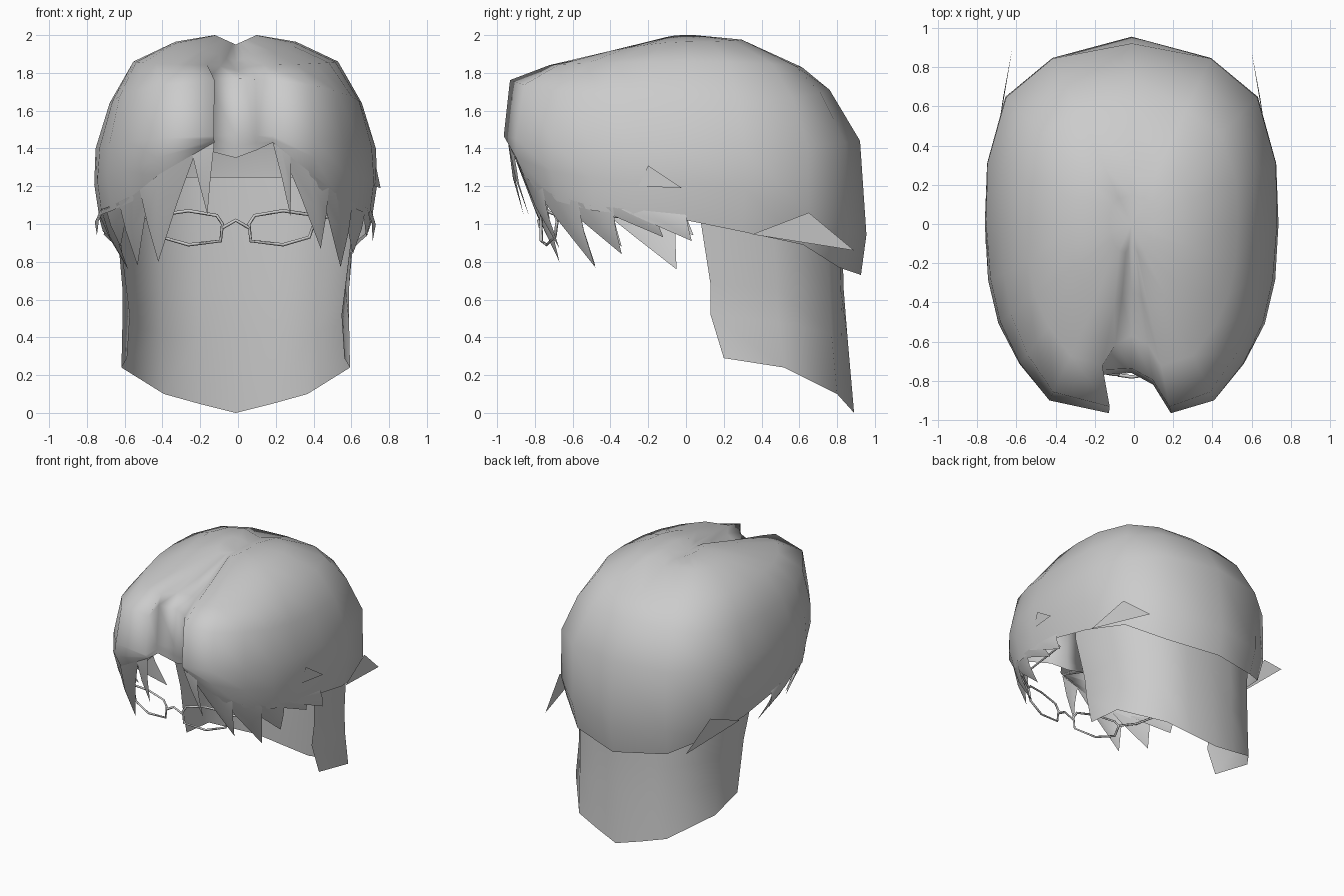
import bpy, bmesh, math
from mathutils import Vector

cube = bpy.data.objects.get("Cube")
if cube:
    bpy.data.objects.remove(cube, do_unlink=True)

grey = bpy.data.materials.new("soft_grey")
grey.use_nodes = True
COL = (0.6, 0.6, 0.6, 1)
grey.diffuse_color = COL
grey.node_tree.nodes["Principled BSDF"].inputs["Base Color"].default_value = COL

CX = -.012      # the parting sits slightly to the model's right


def make(name, verts, faces, smooth=True):
    me = bpy.data.meshes.new(name)
    me.from_pydata([(v[0] + CX, v[1], v[2]) for v in verts], [], faces)
    bm = bmesh.new()
    bm.from_mesh(me)
    bmesh.ops.remove_doubles(bm, verts=bm.verts, dist=0.0005)
    bmesh.ops.recalc_face_normals(bm, faces=bm.faces)
    bm.to_mesh(me)
    bm.free()
    for p in me.polygons:
        p.use_smooth = smooth
    me.materials.append(grey)
    ob = bpy.data.objects.new(name, me)
    bpy.context.collection.objects.link(ob)
    return ob


def grid(name, rows, closed=False):
    n = len(rows[0])
    faces = []
    for r in range(len(rows) - 1):
        for c in range(n if closed else n - 1):
            d = (c + 1) % n
            faces.append((r * n + c, r * n + d, (r + 1) * n + d, (r + 1) * n + c))
    return make(name, [v for row in rows for v in row], faces)


# Half outline of the hair seen from above, front centre to back centre
OUT = [(0, -.76), (.11, -.82), (.20, -.965), (.42, -.90), (.57, -.71), (.67, -.5),
       (.72, -.28), (.742, 0), (.74, .31), (.655, .66), (.42, .88), (0, .975)]
# Height of the lower edge and its inward scale at each outline point
HEM = [(1.35, .98), (1.39, .98), (1.43, .97), (1.25, .95), (1.12, .96), (1.07, .98),
       (1.05, .985), (1.02, .97), (.96, .95), (.89, .94), (.77, .92), (.73, .95)]
# Profiles (scale, height) from crown to side: front, side, back
FRONT = [(.15, 2.0), (.45, 1.90), (.75, 1.84), (.97, 1.77), (1.0, 1.47)]
SIDE = [(.15, 2.0), (.43, 1.965), (.73, 1.86), (.9, 1.64), (1.0, 1.4)]
BACK = [(.15, 2.0), (.30, 1.98), (.63, 1.83), (.78, 1.71), (.945, 1.44)]


def column(i):
    x, y = OUT[i]
    t = abs(y) / math.hypot(x * 1.25, y) if i else 1
    t = t ** 2
    end = FRONT if y < 0 else BACK
    pts = []
    for k, ((s0, z0), (s1, z1)) in enumerate(zip(SIDE, end)):
        s, z = s0 + (s1 - s0) * t, z0 + (z1 - z0) * t
        if k < 3 and (y < 0 or k < 2):      # shallow centre parting
            z -= (.05, .04, .025)[k] * max(0, 1 - x * s / .11)
        pts.append(Vector((x * s, y * s, z)))
    h, s = HEM[i]
    low = Vector((x * s, y * s, h))
    mid = pts[-1].lerp(low, .7 if i > 8 else .5)
    bulge = 1.0 if i < 3 else 1.025 if i < 9 else 1.033
    pts += [Vector((mid.x * bulge, mid.y * bulge, mid.z)), low]
    return pts


flip = lambda v: Vector((-v.x, v.y, v.z))
half = [column(i) for i in range(12)]
right_half = [[flip(v) for v in c] for c in half]
# right fringe folds over the recess at the parting
for fold, edge in zip(right_half[1][3:], right_half[2][3:]):
    fold.x, fold.y = -.155, fold.y + .05
    edge.x *= .58
cols = half + right_half[10:0:-1]
rows = [[Vector((0, 0, 1.95))] * len(cols)] + [list(r) for r in zip(*cols)]
grid("hair_cap", rows, closed=True)


# Hair locks hanging from the lower edge
def hem(cols, u, lift):
    i = min(int(u), 10)
    a = cols[i][-1].lerp(cols[i + 1][-1], u - i)
    b = cols[i][-2].lerp(cols[i + 1][-2], u - i)
    p = a.lerp(b, .15)
    return Vector((p.x * lift, p.y * lift, p.z))


def lock(name, cols, u0, u1, tip, lift=1.004):
    a, b, t = hem(cols, u0, lift), hem(cols, u1, lift), Vector(tip)
    m = hem(cols, (u0 + u1) / 2, lift)
    # gently bowed blade: top edge, middle edge, tip
    c, d, e = a.lerp(t, .45), b.lerp(t, .45), m.lerp(t, .45)
    out = Vector((e.x, e.y, 0)).normalized() * .02
    make(name, [a, m, b, c + out * .6, e + out, d + out * .6, t],
         [(0, 1, 4, 3), (1, 2, 5, 4), (3, 4, 6), (4, 5, 6)])


LEFT = [(2.0, 2.45, (.29, -.83, 1.04)), (2.2, 3.6, (.45, -.67, .87)),
        (3.1, 4.6, (.555, -.48, .77)), (3.9, 5.5, (.62, -.34, .84)),
        (4.9, 6.4, (.69, -.12, .93)), (5.6, 7.0, (.725, .03, .91))]
RIGHT = [(2.0, 2.4, (-.15, -.86, 1.05)), (2.35, 3.7, (-.41, -.67, .80)),
         (3.2, 4.6, (-.52, -.48, .78)), (3.9, 5.5, (-.61, -.34, .88)),
         (5.1, 6.8, (-.57, -.05, .76)), (5.6, 7.0, (-.735, .04, .94))]
for side, cols_side, table in (("left", half, LEFT), ("right", right_half, RIGHT)):
    for i, (u0, u1, tip) in enumerate(table):
        lock(f"{side}_lock_{i + 1}", cols_side, u0, u1, tip)

# Loose side tuft and the two flicks behind
make("left_side_tuft", [(.742, -.2, 1.31), (.735, -.25, 1.2), (.767, -.02, 1.19)],
     [(0, 1, 2)], False)
for name, s in (("left_back_flick", 1), ("right_back_flick", -1)):
    make(name, [(s * .655, .65, 1.06), (s * .70, .35, .945), (s * .61, .89, .86)],
         [(0, 1, 2)], False)

# Long hair down the nape, an open curved sheet
NAPE = [[(.63, .07, 1.25), (.64, .45, 1.25), (.42, .74, 1.25), (.2, .81, 1.25), (0, .82, 1.25)],
        [(.62, .08, 1.0), (.63, .46, 1.0), (.415, .75, 1.0), (.2, .81, 1.0), (0, .825, 1.0)],
        [(.58, .13, .68), (.60, .48, .66), (.40, .76, .65), (.2, .82, .65), (0, .835, .65)],
        [(.56, .13, .52), (.60, .49, .48), (.395, .77, .42), (.2, .825, .4), (0, .855, .4)],
        [(.575, .2, .29), (.605, .52, .24), (.38, .80, .10), (.2, .845, .05), (0, .89, 0)]]
grid("nape_hair", [[Vector(p) for p in r] + [flip(Vector(p)) for p in r[-2::-1]] for r in NAPE])


# Glasses: thin wire frames
def wire(name, pts, closed=False):
    cu = bpy.data.curves.new(name, "CURVE")
    cu.dimensions = "3D"
    cu.bevel_depth = .009
    cu.bevel_resolution = 0
    sp = cu.splines.new("POLY")
    sp.points.add(len(pts) - 1)
    for p, (x, y, z) in zip(sp.points, pts):
        p.co = (x + CX, y, z, 1)
    sp.use_cyclic_u = closed
    cu.materials.append(grey)
    ob = bpy.data.objects.new(name, cu)
    bpy.context.collection.objects.link(ob)
    bpy.ops.object.select_all(action="DESELECT")
    ob.select_set(True)
    bpy.context.view_layer.objects.active = ob
    bpy.ops.object.convert(target="MESH")


LENS = [(.07, 1.0), (.10, 1.045), (.25, 1.07), (.39, 1.05), (.42, 1.02),
        (.39, .93), (.25, .89), (.08, .91)]
for name, s in (("left", 1), ("right", -1)):
    wire(name + "_lens_rim", [(s * x, -.77 + .5 * x * x, z) for x, z in LENS], True)
    wire(name + "_temple", [(s * .42, -.68, 1.02), (s * .53, -.62, 1.05), (s * .62, -.1, 1.03)])
wire("glasses_bridge", [(-.07, -.77, .98), (0, -.78, 1.02), (.07, -.77, .98)])
